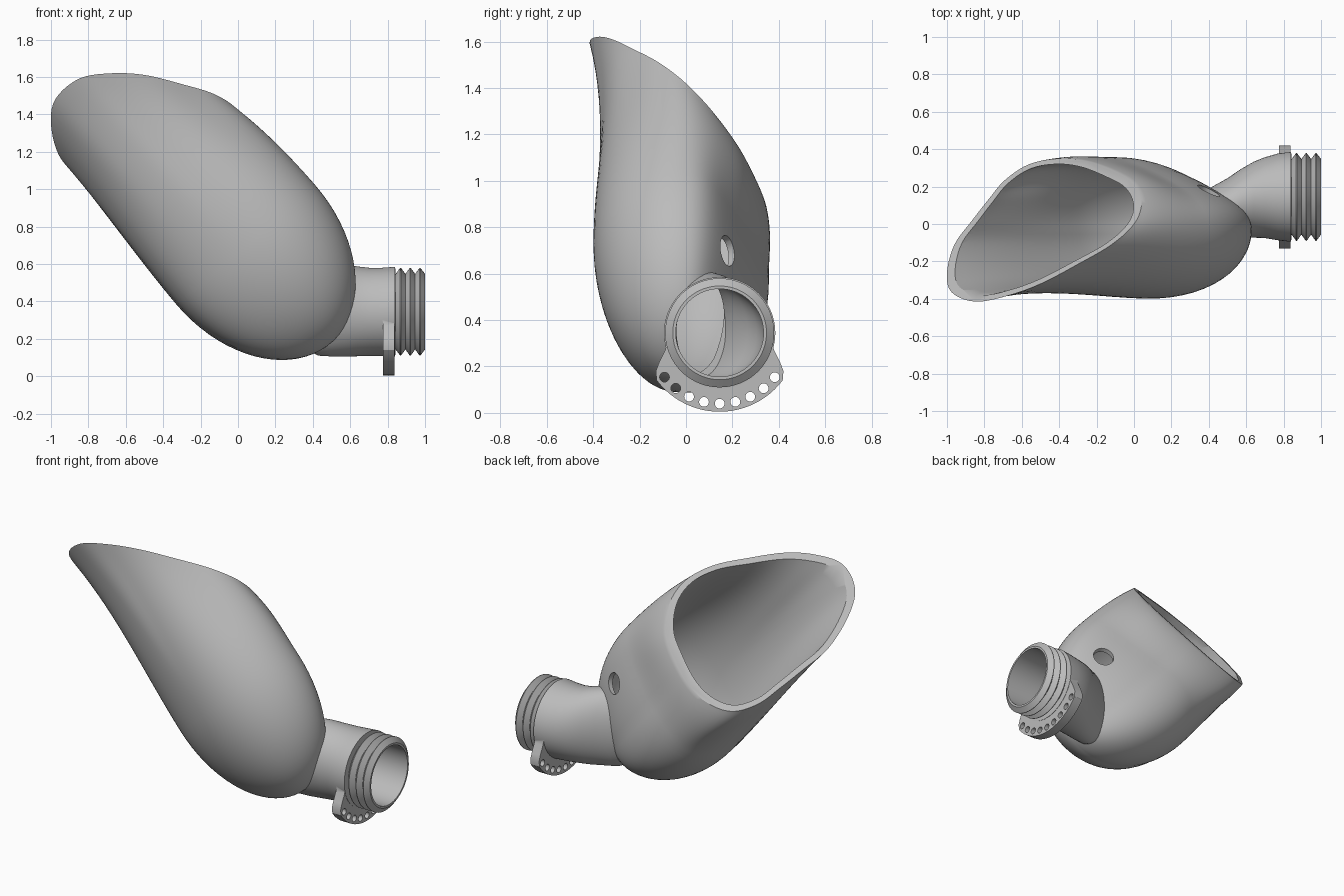
import bpy, bmesh, math
from mathutils import Vector

cube = bpy.data.objects.get("Cube")
if cube:
    bpy.data.objects.remove(cube, do_unlink=True)

grey = bpy.data.materials.new("plain_grey")
grey.use_nodes = True
grey.diffuse_color = (0.5, 0.5, 0.5, 1)
grey.node_tree.nodes["Principled BSDF"].inputs["Base Color"].default_value = (0.5, 0.5, 0.5, 1)

NECK = Vector((0, 0.145, 0.345))           # centre line of the threaded end
AXIS, SIDE = Vector((-0.65, 0, 0.76)), Vector((0.76, 0, 0.65))
MID_W, MID_Y = 0.493, -0.035               # cup centre in the (side, y) plane
HALF_W, HALF_Y, DEPTH = 0.485, 0.362, 0.688  # cup base half sizes
RISE, TILT_X, TILT_Y = 1.42, 0.38, 1.19    # mouth plane: z = RISE + TILT_X x - TILT_Y y


def loft(name, rings):
    """Closed solid through rings of equal length, capped at both ends."""
    bm = bmesh.new()
    loops = [[bm.verts.new(p) for p in ring] for ring in rings]
    n = len(loops[0])
    for a, b in zip(loops, loops[1:]):
        for i in range(n):
            j = (i + 1) % n
            bm.faces.new((a[i], a[j], b[j], b[i]))
    bm.faces.new(loops[0][::-1])
    bm.faces.new(loops[-1])
    bmesh.ops.recalc_face_normals(bm, faces=bm.faces[:])
    mesh = bpy.data.meshes.new(name)
    bm.to_mesh(mesh)
    bm.free()
    mesh.materials.append(grey)
    obj = bpy.data.objects.new(name, mesh)
    bpy.context.collection.objects.link(obj)
    return obj


def tube(name, stations, n=72):
    """Loft of upright ellipses: (x, centre y, centre z, radius y, radius z)."""
    angles = [math.tau * i / n for i in range(n)]
    return loft(name, [[(x, cy + ry * math.cos(a), cz + rz * math.sin(a)) for a in angles]
                       for x, cy, cz, ry, rz in stations])


def rod(name, centre, direction, radius, half, n=32):
    """Cylinder along any direction."""
    turn = Vector(direction).to_track_quat('Z', 'Y')
    return loft(name, [[Vector(centre) + turn @ Vector((radius * math.cos(math.tau * i / n),
                        radius * math.sin(math.tau * i / n), h)) for i in range(n)]
                       for h in (-half, half)])


def combine(target, tool, operation):
    mod = target.modifiers.new("combine", 'BOOLEAN')
    mod.operation, mod.object, mod.solver = operation, tool, 'EXACT'
    bpy.context.view_layer.objects.active = target
    bpy.ops.object.modifier_apply(modifier=mod.name)
    bpy.data.objects.remove(tool, do_unlink=True)


def smooth_loop(points, steps):
    """Closed Catmull-Rom curve in the plane."""
    out, n = [], len(points)
    for i in range(n):
        a, b, c, d = (Vector(points[(i + k) % n]) for k in (-1, 0, 1, 2))
        for s in (k / steps for k in range(steps)):
            out.append(0.5 * (2 * b + (c - a) * s + (2 * a - 5 * b + 4 * c - d) * s * s
                              + (3 * b - a - 3 * c + d) * s ** 3))
    return out


# Mouth outline seen from above; the mouth lies in one slanted plane
mouth = smooth_loop([(-1, -.26), (-.975, -.365), (-.85, -.415), (-.68, -.385), (-.5, -.32),
                     (-.3, -.215), (-.12, -.11), (0, 0), (.04, .11), (0, .215), (-.1, .28),
                     (-.25, .335), (-.4, .35), (-.56, .32), (-.69, .235), (-.775, .135),
                     (-.865, .02), (-.96, -.11)], 5)


def cup_rings(inset):
    """Half ellipsoid, fuller at its low back, that flows into the slanted mouth."""
    columns = []
    for x, y in mouth:
        w = SIDE.x * x + SIDE.z * (RISE + TILT_X * x - TILT_Y * y)
        theta = math.atan2((y - MID_Y) / HALF_Y, (w - MID_W) / HALF_W)
        inward = Vector((MID_W - w, MID_Y - y)).normalized() * inset
        w, y = w + inward.x, y + inward.y
        # height along the axis where this column meets the mouth plane
        t = ((RISE - TILT_Y * y - (SIDE.z - TILT_X * SIDE.x) * w)
             / (AXIS.z - TILT_X * AXIS.x))
        c, s = math.cos(theta), math.sin(theta)
        back, left = max(0, s), max(0, -c)
        skew = 1 - back * (0.05 + 0.4 * c) + 0.1 * c * max(0, -s)
        full = 1 + 0.2 * left * back
        column = []
        for k in range(19):                      # rounded base
            phi = math.radians(3 + 87 * k / 18)
            r = math.sin(phi) * full
            column.append((0.5 - (DEPTH - inset) * math.cos(phi),
                           MID_W + (HALF_W - inset) * r * c,
                           MID_Y + (HALF_Y - inset) * r * s * skew))
        start, end = Vector(column[-1]), Vector((t, w, y))
        length = t - 0.5
        flare = -0.2 * max(0, c) - 0.2 * s
        lean = back * (end - start)
        m0 = Vector((length, lean.y, lean.z))
        m1 = Vector((length, length * flare * c, length * flare * s))
        for k in range(1, 17):                   # wall up to the mouth
            q = k / 16
            column.append(start * (2 * q**3 - 3 * q**2 + 1) + m0 * (q**3 - 2 * q**2 + q)
                          + end * (3 * q**2 - 2 * q**3) + m1 * (q**3 - q**2))
        columns.append([AXIS * p[0] + SIDE * p[1] + Vector((0, p[2], 0)) for p in column])
    return [list(ring) for ring in zip(*columns)]


# Cup shell
body = loft("scoop_cup_with_neck", cup_rings(0))

# Neck and thread ridges
neck = [(.3, .04, .36, .09, .19), (.43, .066, .36, .14, .25), (.5, .085, .358, .16, .252),
        (.57, .11, .353, .183, .248), (.64, .13, .347, .203, .24), (.7, .141, .344, .216, .236),
        (.77, .145, .344, .232, .236), (.84, .145, .345, .24, .24)]
for i in range(3):
    x = 0.843 + 0.052 * i
    neck += [(x, NECK.y, NECK.z, .202, .202), (x + .024, NECK.y, NECK.z, .235, .235),
             (x + .028, NECK.y, NECK.z, .235, .235)]
neck.append((1, NECK.y, NECK.z, .202, .202))
combine(body, tube("neck", neck), 'UNION')

# Crescent flange below the neck
corner = [(.222, -.03), (.235, -.075), (.262, -.13), (.275, -.165)]
outline = [(-a, b) for a, b in corner]
for i in range(25):
    a = math.radians(-53 + 106 * i / 24)
    outline.append((.34 * math.sin(a), -.34 * math.cos(a)))
outline += corner[::-1]
flange = loft("flange", [[(x, NECK.y + a, NECK.z + b) for a, b in outline] for x in (.775, .838)])
for i in range(-4, 5):
    a = math.radians(12.8 * i)
    centre = (.8, NECK.y + .305 * math.sin(a), NECK.z - .305 * math.cos(a))
    combine(flange, rod("flange_hole", centre, (1, 0, 0), .021, .1, 20), 'DIFFERENCE')
combine(body, flange, 'UNION')

# Hollow out the cup, the neck bore and the vent hole
inner = cup_rings(0.035)
inner.append([p + Vector((-TILT_X, TILT_Y, 1)) * .06 for p in inner[-1]])
combine(body, loft("cavity", inner), 'DIFFERENCE')
bore = [(.4, .066, .36, .105, .205), (.5, .088, .358, .13, .21), (.57, .112, .353, .153, .208),
        (.64, .131, .347, .173, .202), (.7, .141, .345, .184, .195), (.77, .145, .345, .189, .19),
        (1.05, .145, .345, .189, .189)]
combine(body, tube("bore", bore), 'DIFFERENCE')
combine(body, rod("vent_hole", (.4, .18, .7), (.43, .82, .37), .065, .12), 'DIFFERENCE')

# Smooth shading with crisp edges
bpy.ops.object.select_all(action='DESELECT')
body.select_set(True)
bpy.context.view_layer.objects.active = body
bpy.ops.object.shade_smooth_by_angle(angle=math.radians(32))
